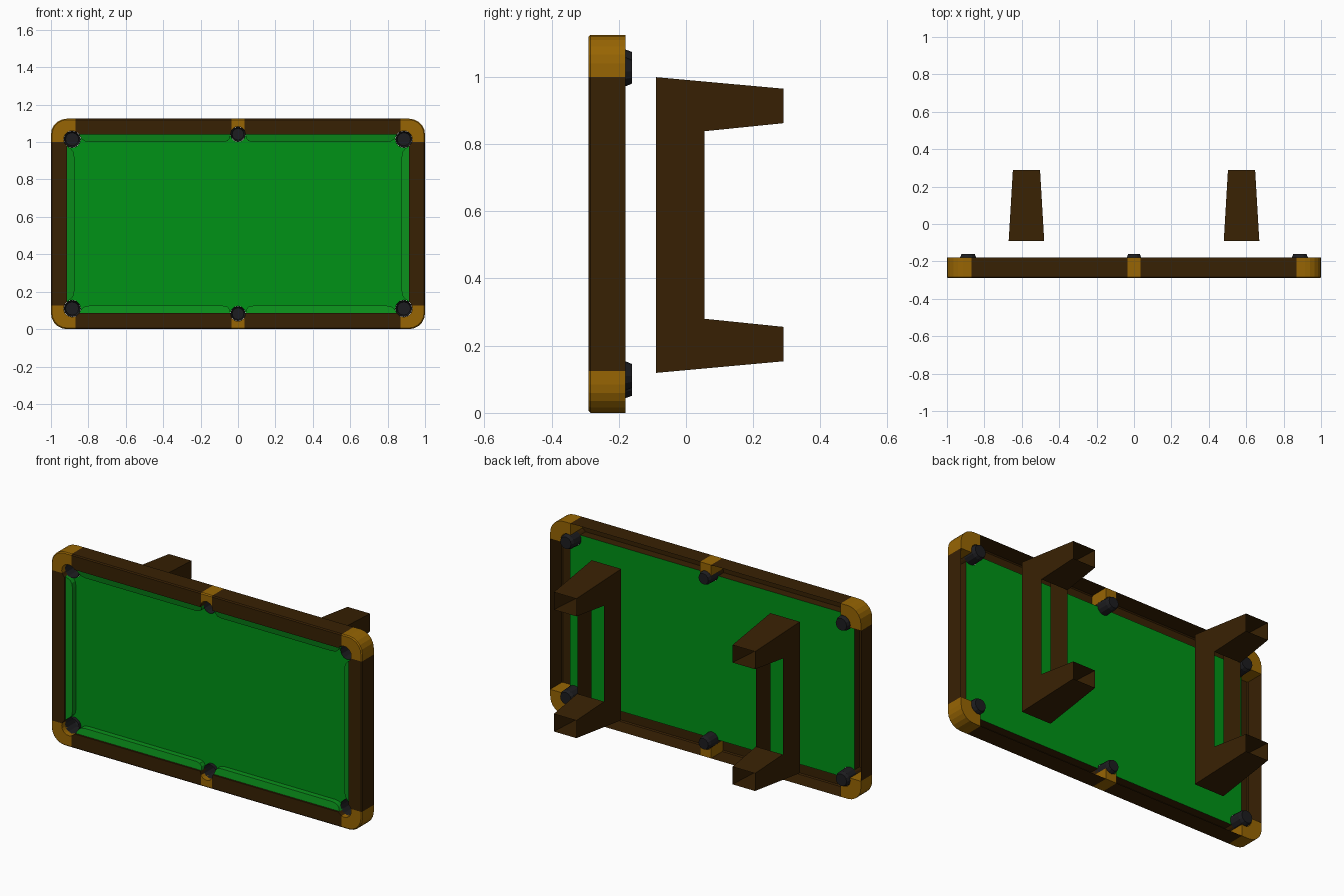
import bpy, bmesh, math

if "Cube" in bpy.data.objects:
    bpy.data.objects.remove(bpy.data.objects["Cube"])

ZC = 0.5625            # height of the table centre line
U, V = 1.0, 0.5625     # half length, half width of the frame
BACK, EDGE, FRONT, LIP = -0.18, -0.284, -0.29, -0.24


def material(name, rgb):
    m = bpy.data.materials.new(name)
    m.diffuse_color = (*rgb, 1)
    m.use_nodes = True
    m.node_tree.nodes["Principled BSDF"].inputs["Base Color"].default_value = m.diffuse_color
    return m


WOOD = material("dark_wood", (0.039, 0.015, 0.001))
BRASS = material("amber_wood", (0.31, 0.13, 0.001))
FELT = material("green_felt", (0.0, 0.29, 0.008))
CUSH = material("cushion_green", (0.003, 0.28, 0.011))
BLACK = material("pocket_black", (0.012, 0.012, 0.014))


def finish(name, bm, mat):
    bmesh.ops.recalc_face_normals(bm, faces=bm.faces)
    me = bpy.data.meshes.new(name)
    bm.to_mesh(me)
    bm.free()
    me.materials.append(mat)
    ob = bpy.data.objects.new(name, me)
    bpy.context.collection.objects.link(ob)


def ring(bm, pts, y, s=(1, 1)):
    """pts are (u, v) or (u, v, y) in the table plane"""
    return [bm.verts.new((p[0] * s[0], p[2] if len(p) > 2 else y, p[1] * s[1] + ZC)) for p in pts]


def strip(bm, a, b, closed=False):
    n = len(a)
    for i in range(n if closed else n - 1):
        j = (i + 1) % n
        bm.faces.new((a[i], a[j], b[j], b[i]))


def arc(c, r, a0, a1, n):
    return [(c[0] + r * math.cos(math.radians(a0 + (a1 - a0) * i / n)),
             c[1] + r * math.sin(math.radians(a0 + (a1 - a0) * i / n))) for i in range(n + 1)]


def frame_piece(name, outer, inset, inner, mat, s=(1, 1), solid=False):
    """shell: outer wall, small bevel, front face, inner lip; solid ones also get a back"""
    bm = bmesh.new()
    a, b, c = ring(bm, outer, BACK, s), ring(bm, outer, EDGE, s), ring(bm, inset, FRONT, s)
    d, e = ring(bm, inner, FRONT, s), ring(bm, inner, BACK if solid else LIP, s)
    strip(bm, a, b)
    strip(bm, b, c)
    bm.faces.new(c + d)
    strip(bm, d, e)
    if solid:
        bm.faces.new(a + e)
        bm.faces.new((a[0], b[0], c[0], d[-1], e[-1]))
        bm.faces.new((a[-1], b[-1], c[-1], d[0], e[0]))
    finish(name, bm, mat)


QUADS = [(1, 1), (-1, 1), (1, -1), (-1, -1)]
CORNER, MIDDLE = (0.887, 0.4525), (0, 0.48)
RU, RV = 0.915, 0.4775     # inner edges of the rails
NU, NV = 0.875, 0.4375     # cushion noses
B = 0.006

# corner blocks
for s in QUADS:
    c = (U - 0.085, V - 0.085)
    frame_piece("corner_block",
                [(U, NV)] + arc(c, 0.085, 0, 90, 5) + [(0.87, V)],
                [(U - B, NV)] + arc(c, 0.085 - B, 0, 90, 5) + [(0.87, V - B)],
                arc(CORNER, 0.045, 112, -19.5, 7), BRASS, s, True)

# long rails and side rails, their ends cut round by the pockets
for s in QUADS:
    frame_piece("long_rail", [(0.87, V), (0.035, V)], [(0.87, V - B), (0.035, V - B)],
                [(0.035, 0.4994), (0.0399, RV)] + arc(CORNER, 0.045, 146, 112, 2), WOOD, s)
bend = arc(CORNER, 0.045, -19.5, -51, 2)
for sx in (1, -1):
    frame_piece("side_rail", [(U, -NV), (U, NV)], [(U - B, -NV), (U - B, NV)],
                bend + [(u, -v) for u, v in bend[::-1]], WOOD, (sx, 1))

# middle blocks
for sz in (1, -1):
    frame_piece("middle_block", [(0.035, V), (-0.035, V)], [(0.035, V - B), (-0.035, V - B)],
                arc(MIDDLE, 0.04, 151, 29, 6), BRASS, (1, sz), True)


# pockets: tapered open tubes with a closed bottom
def pocket(name, c, r, s):
    bm = bmesh.new()
    rings = [ring(bm, arc(c, k * r, 0, 330, 11), y, s)
             for y, k in ((-0.26, 1.0), (-0.178, 0.95), (-0.16, 0.78))]
    strip(bm, rings[0], rings[1], True)
    strip(bm, rings[1], rings[2], True)
    bm.faces.new(rings[2])
    finish(name, bm, BLACK)


for s in QUADS:
    pocket("corner_pocket", CORNER, 0.045, s)
for sz in (1, -1):
    pocket("middle_pocket", MIDDLE, 0.04, (1, sz))

# playing surface, cut out around the pockets
quarter = (arc(CORNER, 0.045, -51, -214, 8) + arc(MIDDLE, 0.04, -3.6, -90, 5))
outline = (quarter + [(-u, v) for u, v in quarter[-2::-1]])
outline += [(u, -v) for u, v in outline[::-1]]
bm = bmesh.new()
bm.faces.new(ring(bm, outline, LIP))
finish("playing_felt", bm, FELT)


# cushions: sloping top and a skirt down to the felt
def cushion(name, nose, s):
    bm = bmesh.new()
    top = ring(bm, nose, -0.272, s)
    top[0].co.y = top[-1].co.y = -0.28
    bm.faces.new(top)
    strip(bm, top, ring(bm, nose, LIP, s))
    finish(name, bm, CUSH)


for s in QUADS:
    cushion("long_cushion", [(0.04, RV), (0.044, 0.459), (0.056, 0.443), (0.08, NV), (0.795, NV),
                             (0.822, 0.443), (0.838, 0.456), (0.85, RV)], s)
end = [(RU, 0.418), (0.893, 0.401), (0.88, 0.385), (NU, 0.358)]
for sx in (1, -1):
    cushion("side_cushion", end + [(u, -v) for u, v in end[::-1]], (sx, 1))

# legs: open tapered U-shaped shells
half = [(-0.09, 0.44), (0.29, 0.4055), (0.29, 0.303), (0.055, 0.279)]
prof = half + [(y, -v) for y, v in half[::-1]]
for sx in (1, -1):
    bm = bmesh.new()
    sides = []
    for k in (-1, 1):
        pts = [(0.575 + k * (0.095 - 0.0225 * (y + 0.09) / 0.38), v - 0.0035, y) for y, v in prof]
        sides.append(ring(bm, pts, 0, (sx, 1)))
        bm.faces.new(sides[-1])
    a, b = sides
    for i in (0, 2, 4, 6):
        bm.faces.new((a[i], a[i + 1], b[i + 1], b[i]))
    finish("leg_pair", bm, WOOD)
